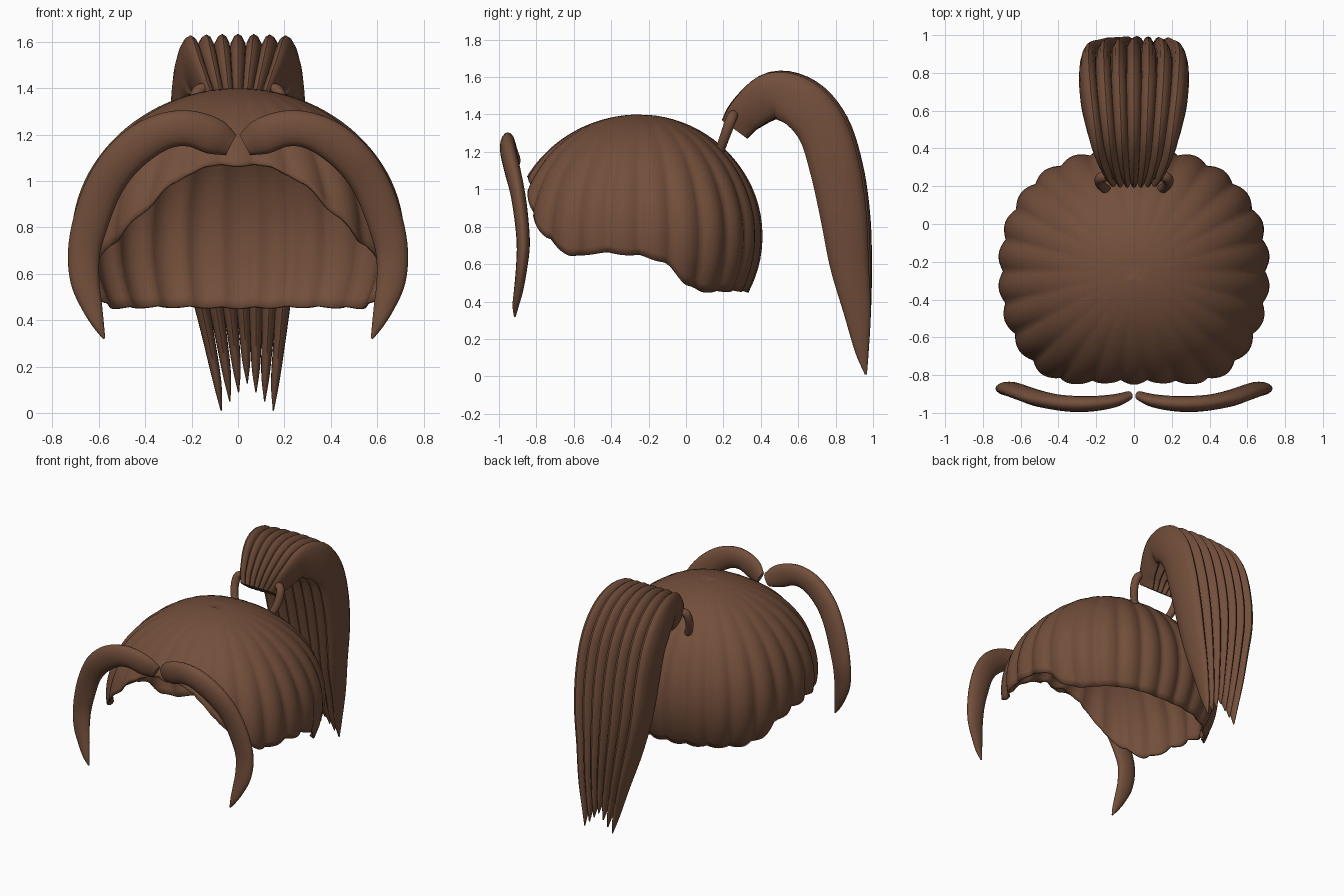
import bpy, bmesh, math
from mathutils import Vector

if "Cube" in bpy.data.objects:
    bpy.data.objects.remove(bpy.data.objects["Cube"])

mat = bpy.data.materials.new("brown_hair")
mat.diffuse_color = (0.17, 0.077, 0.043, 1)
mat.use_nodes = True
mat.node_tree.nodes["Principled BSDF"].inputs["Base Color"].default_value = mat.diffuse_color


def finish(bm, name, angle=50):
    bmesh.ops.recalc_face_normals(bm, faces=bm.faces)
    me = bpy.data.meshes.new(name)
    bm.to_mesh(me)
    bm.free()
    me.materials.append(mat)
    ob = bpy.data.objects.new(name, me)
    bpy.context.collection.objects.link(ob)
    bpy.ops.object.select_all(action='DESELECT')
    ob.select_set(True)
    bpy.context.view_layer.objects.active = ob
    bpy.ops.object.shade_smooth_by_angle(angle=math.radians(angle))
    return ob


def smooth_path(rows, sub=5):
    """Catmull-Rom resampling of rows of numbers."""
    rows = [Vector(r) for r in rows]
    pts = [rows[0] * 2 - rows[1]] + rows + [rows[-1] * 2 - rows[-2]]
    out = []
    for i in range(1, len(pts) - 2):
        a, b, c, d = pts[i - 1:i + 3]
        for k in range(sub):
            t = k / sub
            out.append((b * 2 + (c - a) * t + (a * 2 - b * 5 + c * 4 - d) * t * t
                        + (b * 3 - a - c * 3 + d) * t ** 3) * 0.5)
    return out + [rows[-1]]


def sweep(name, rows, side, mirror=False, n=16):
    """Lock of hair; each row is x, y, z, in-plane width, width along side."""
    path = smooth_path(rows)
    pos = [Vector(p[:3]) for p in path]
    bm = bmesh.new()
    side = Vector(side)
    for sx in ((1, -1) if mirror else (1,)):
        rings = []
        for i, p in enumerate(path):
            tan = pos[min(i + 1, len(pos) - 1)] - pos[max(i - 1, 0)]
            nor = tan.cross(side).normalized()
            ring = []
            for k in range(n):
                a = 2 * math.pi * k / n
                q = pos[i] + nor * (math.cos(a) * max(p[3], .004) / 2) \
                    + side * (math.sin(a) * max(p[4], .004) / 2)
                ring.append(bm.verts.new((q.x * sx, q.y, q.z)))
            rings.append(ring)
        for r, s in zip(rings, rings[1:]):
            for k in range(n):
                bm.faces.new((r[k], r[(k + 1) % n], s[(k + 1) % n], s[k]))
        bm.faces.new(rings[0])
        bm.faces.new(rings[-1])
    return finish(bm, name)


# Scalp cap: ribbed dome whose lower edge height follows the azimuth (0 = front)
edge = [(0, 1.07), (13, 1.07), (26, .99), (37, .85), (48, .73), (60, .64), (74, .66),
        (90, .645), (101, .61), (112, .49), (122, .45), (150, .455), (180, .45)]


def edge_z(deg):
    for (a, z0), (b, z1) in zip(edge, edge[1:]):
        if deg <= b:
            t = (deg - a) / (b - a)
            return z0 + (z1 - z0) * t * t * (3 - 2 * t) * .5 + (z1 - z0) * t * .5
    return edge[-1][1]


SEG, RINGS, LOBES = 208, 28, 26
bm = bmesh.new()
pole = bm.verts.new((0, -.26, 1.392))
cols = []
for j in range(SEG):
    a = 2 * math.pi * j / SEG
    deg = math.degrees(a)
    rib = abs(math.cos(a * LOBES / 2)) - .6
    z_end = edge_z(min(deg, 360 - deg)) - .008 * rib
    th_end = math.acos((z_end - .75) / .65)
    ry = .68 if math.cos(a) > 0 else .65
    k = (abs(math.sin(a) / .71) ** 2.3 + abs(math.cos(a) / ry) ** 2.3) ** (-1 / 2.3)
    col = []
    for i in range(1, RINGS + 1):
        th = th_end * i / RINGS
        r = k * math.sin(th) * (1 + .035 * rib * min(1, th / 1.2))
        col.append(bm.verts.new((r * math.sin(a), -.25 - r * math.cos(a),
                                 .75 + .65 * math.cos(th))))
    cols.append(col)
for j in range(SEG):
    c, d = cols[j], cols[(j + 1) % SEG]
    bm.faces.new((pole, c[0], d[0]))
    for i in range(RINGS - 1):
        bm.faces.new((c[i], c[i + 1], d[i + 1], d[i]))
cap = finish(bm, "scalp_cap")
sol = cap.modifiers.new("thickness", 'SOLIDIFY')
sol.thickness = .012

# Front locks sweeping out and down on both sides
sweep("front_locks", [
    (.03, -.91, 1.155, .10, .05), (.1, -.935, 1.19, .155, .07), (.2, -.95, 1.225, .155, .08),
    (.3, -.953, 1.22, .155, .085), (.4, -.945, 1.175, .165, .085), (.5, -.925, 1.09, .165, .085),
    (.575, -.9, .98, .16, .08), (.63, -.88, .84, .155, .075), (.663, -.87, .7, .14, .07),
    (.66, -.88, .57, .125, .06), (.63, -.895, .46, .09, .05), (.602, -.91, .38, .05, .035),
    (.577, -.915, .32, .01, .01)], (0, 1, 0), mirror=True)

# Ponytail: seven flat strands side by side; y, z, depth, half spread, x shift
tail = [(.26, 1.32, .17, .13, 0), (.33, 1.41, .21, .18, 0), (.47, 1.5, .26, .235, 0),
        (.62, 1.46, .28, .27, 0), (.74, 1.32, .28, .285, 0), (.81, 1.1, .28, .285, 0),
        (.855, .85, .26, .27, 0), (.885, .6, .22, .23, .01), (.915, .35, .155, .175, .025),
        (.94, .14, .08, .14, .035), (.962, .01, .012, .125, .04)]
for s in range(7):
    u = (s - 3) / 3
    lift = .12 * (1 - abs(u))
    rows = []
    for i, (y, z, d, half, shift) in enumerate(tail):
        w = half * 2 / 7 * 1.25
        if i >= 8:
            w *= (.9, .75, .12)[i - 8]
        y -= .012 * u * u if 1 < i < 8 else 0
        rows.append((shift + u * half * (.84 if i < 8 else .9), y,
                     z + lift * max(0, (1.1 - z) / 1.1) ** 1.5,
                     d * (1 - .05 * u * u), w))
    sweep("ponytail_strand_%d" % (s + 1), rows, (1, 0, 0))

# Tie loops hugging both sides of the ponytail base
sweep("hair_tie", [
    (.14, .18, 1.2, .05, .05), (.168, .2, 1.26, .052, .055), (.182, .225, 1.33, .055, .06),
    (.172, .245, 1.385, .055, .06), (.13, .257, 1.4, .045, .05), (.08, .265, 1.385, .03, .04)],
    (0, 1, 0), mirror=True)
